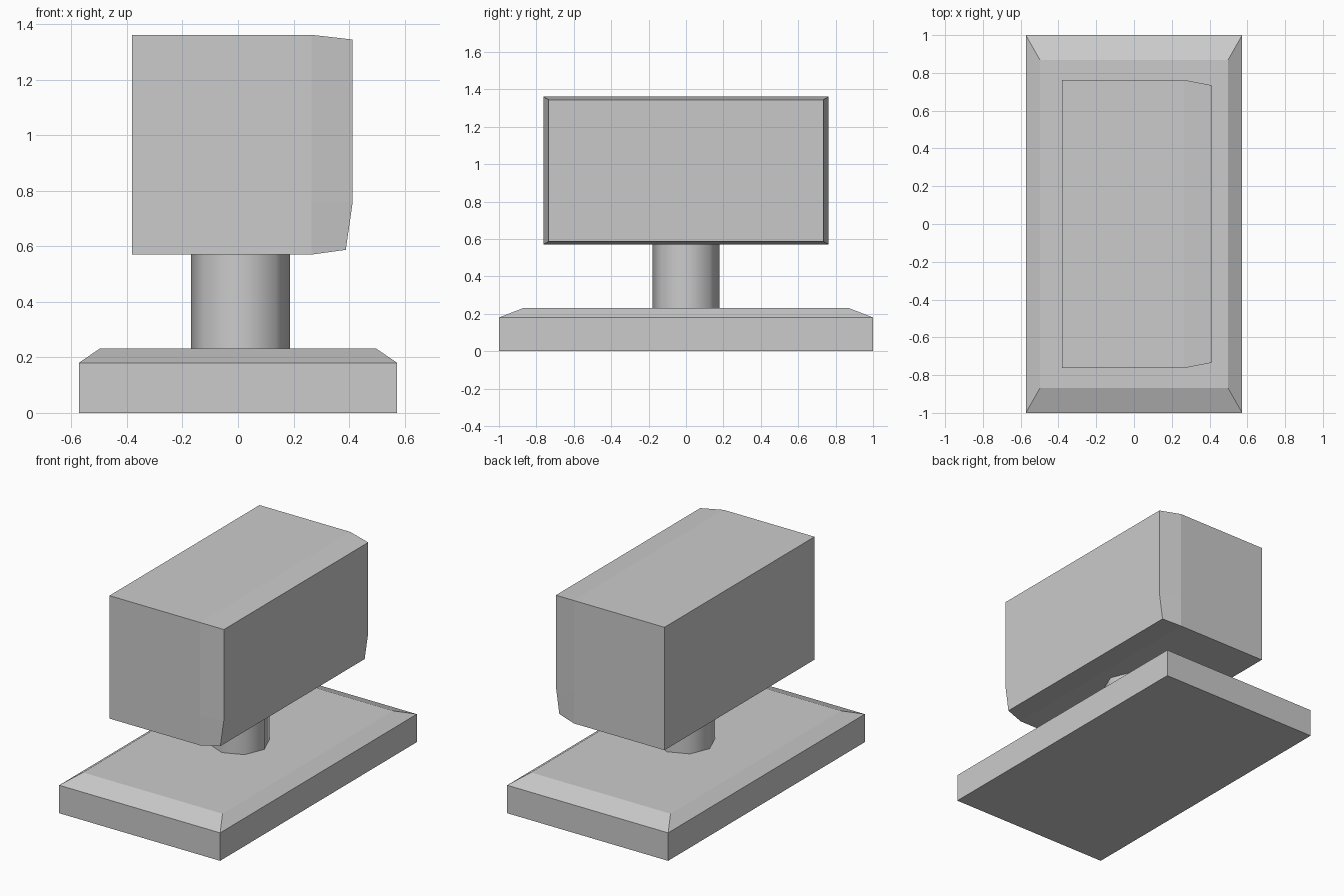
import bpy, bmesh
from math import radians, cos, sin, pi

if "Cube" in bpy.data.objects:
    bpy.data.objects.remove(bpy.data.objects["Cube"])


def loft(name, rings):
    """Closed solid skinned through rings with equal point counts."""
    bm = bmesh.new()
    loops = [[bm.verts.new(p) for p in ring] for ring in rings]
    n = len(loops[0])
    for a, b in zip(loops, loops[1:]):
        for i in range(n):
            j = (i + 1) % n
            bm.faces.new((a[i], a[j], b[j], b[i]))
    bm.faces.new(loops[0][::-1])
    bm.faces.new(loops[-1])
    bmesh.ops.recalc_face_normals(bm, faces=bm.faces[:])
    mesh = bpy.data.meshes.new(name)
    bm.to_mesh(mesh)
    bm.free()
    obj = bpy.data.objects.new(name, mesh)
    bpy.context.collection.objects.link(obj)
    return obj


# Base plate with sloped top border
def rect(hx, hy, z):
    return [(-hx, -hy, z), (hx, -hy, z), (hx, hy, z), (-hx, hy, z)]


loft("base", [rect(0.573, 1.0, 0), rect(0.573, 1.0, 0.18), rect(0.497, 0.867, 0.232)])

# Eight-sided smooth stem
stem = loft("stem", [[(0.009 + 0.178 * cos(i * pi / 4), 0.178 * sin(i * pi / 4), z)
                      for i in range(8)] for z in (0.232, 0.57)])
bpy.context.view_layer.objects.active = stem
stem.select_set(True)
bpy.ops.object.shade_smooth_by_angle(angle=radians(50))


# Head: sections along x, tapering at +x with the lower front edge cut back
def section(hy, bottom, mid, top):
    # each level is an (x, z) pair
    left = [(x, -hy, z) for x, z in (top, mid, bottom)]
    right = [(x, hy, z) for x, z in (bottom, mid, top)]
    return left + right


loft("head", [
    section(0.763, (-0.381, 0.57), (-0.381, 0.76), (-0.381, 1.361)),
    section(0.763, (0.265, 0.57), (0.265, 0.76), (0.265, 1.361)),
    section(0.734, (0.388, 0.587), (0.413, 0.76), (0.413, 1.344)),
])
